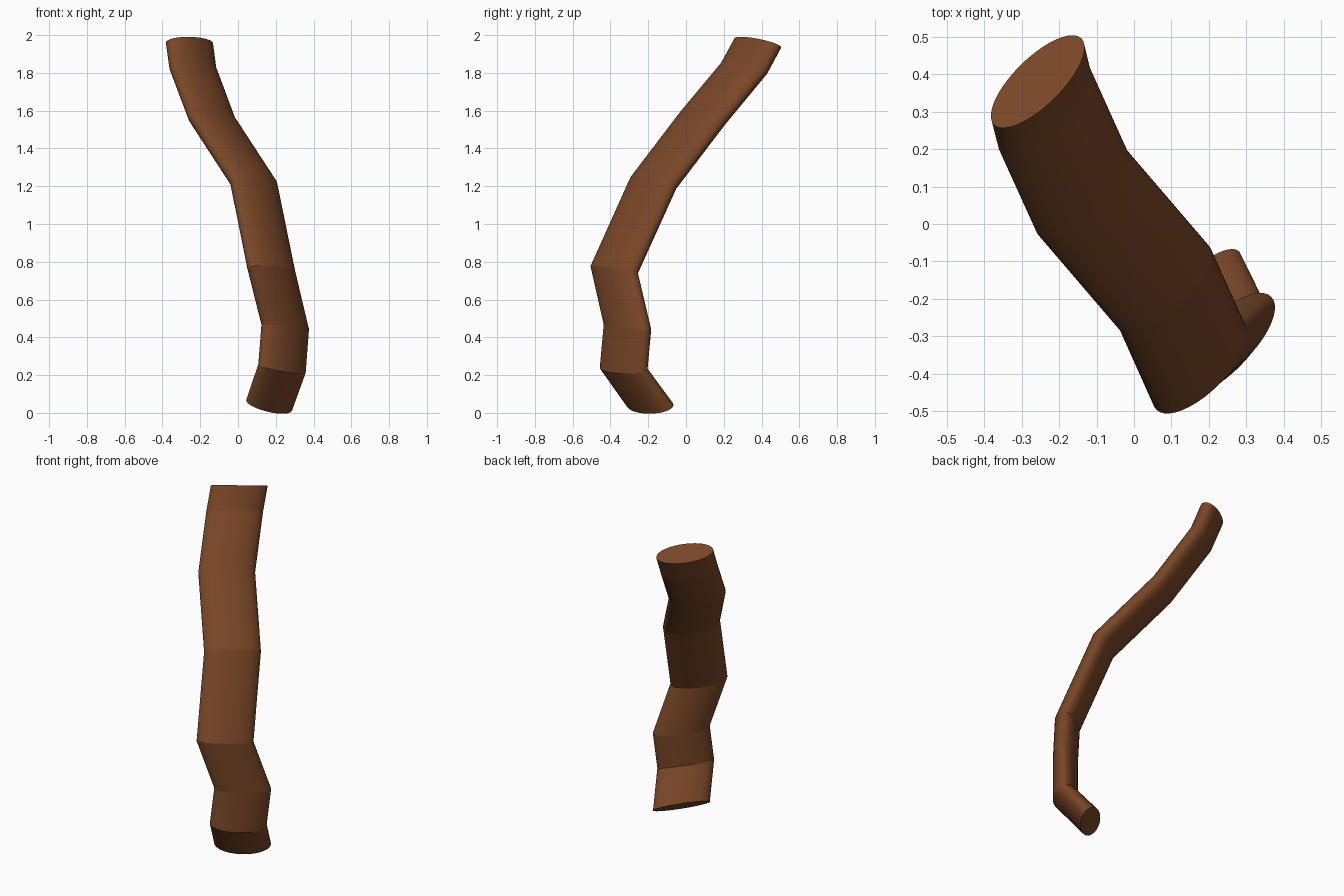
import bpy, bmesh, math
from mathutils import Vector

if "Cube" in bpy.data.objects:
    bpy.data.objects.remove(bpy.data.objects["Cube"])

SIDES = 40
wide = Vector((0.116, 0.116, -0.014))   # half of the long axis of the oval section
HALF_THIN = 0.070                       # half of the short axis

# centre line of the bent stick
path = [Vector(p) for p in [
    (0.165, -0.190, 0.041), (0.233, -0.330, 0.235), (0.250, -0.310, 0.455),
    (0.176, -0.380, 0.758), (0.083, -0.173, 1.217), (-0.138, 0.085, 1.556),
    (-0.239, 0.308, 1.825), (-0.257, 0.380, 1.958)]]

# short-axis direction for each straight length
normals = [wide.cross(b - a).normalized() for a, b in zip(path, path[1:])]

bm = bmesh.new()
rings = []
for i, c in enumerate(path):
    n0 = normals[max(i - 1, 0)]
    n1 = normals[min(i, len(normals) - 1)]
    mid = (n0 + n1).normalized()
    thin = mid * (HALF_THIN / mid.dot(n0))   # mitred joint
    rings.append([bm.verts.new(c + wide * math.cos(t) + thin * math.sin(t))
                  for t in (2 * math.pi * k / SIDES for k in range(SIDES))])

# side walls
for lo, hi in zip(rings, rings[1:]):
    for k in range(SIDES):
        j = (k + 1) % SIDES
        bm.faces.new((lo[k], lo[j], hi[j], hi[k])).smooth = True
# end caps
bm.faces.new(rings[0][::-1])
bm.faces.new(rings[-1])
bmesh.ops.recalc_face_normals(bm, faces=bm.faces)

# crisp creases at every joint
for ring in rings:
    for k in range(SIDES):
        bm.edges.get((ring[k], ring[(k + 1) % SIDES])).smooth = False

mesh = bpy.data.meshes.new("bent_branch")
bm.to_mesh(mesh)
bm.free()
mat = bpy.data.materials.new("bark brown")
mat.diffuse_color = (0.19, 0.061, 0.02, 1)
mat.use_nodes = True
mat.node_tree.nodes["Principled BSDF"].inputs["Base Color"].default_value = mat.diffuse_color
mesh.materials.append(mat)
obj = bpy.data.objects.new("bent_branch", mesh)
bpy.context.collection.objects.link(obj)
